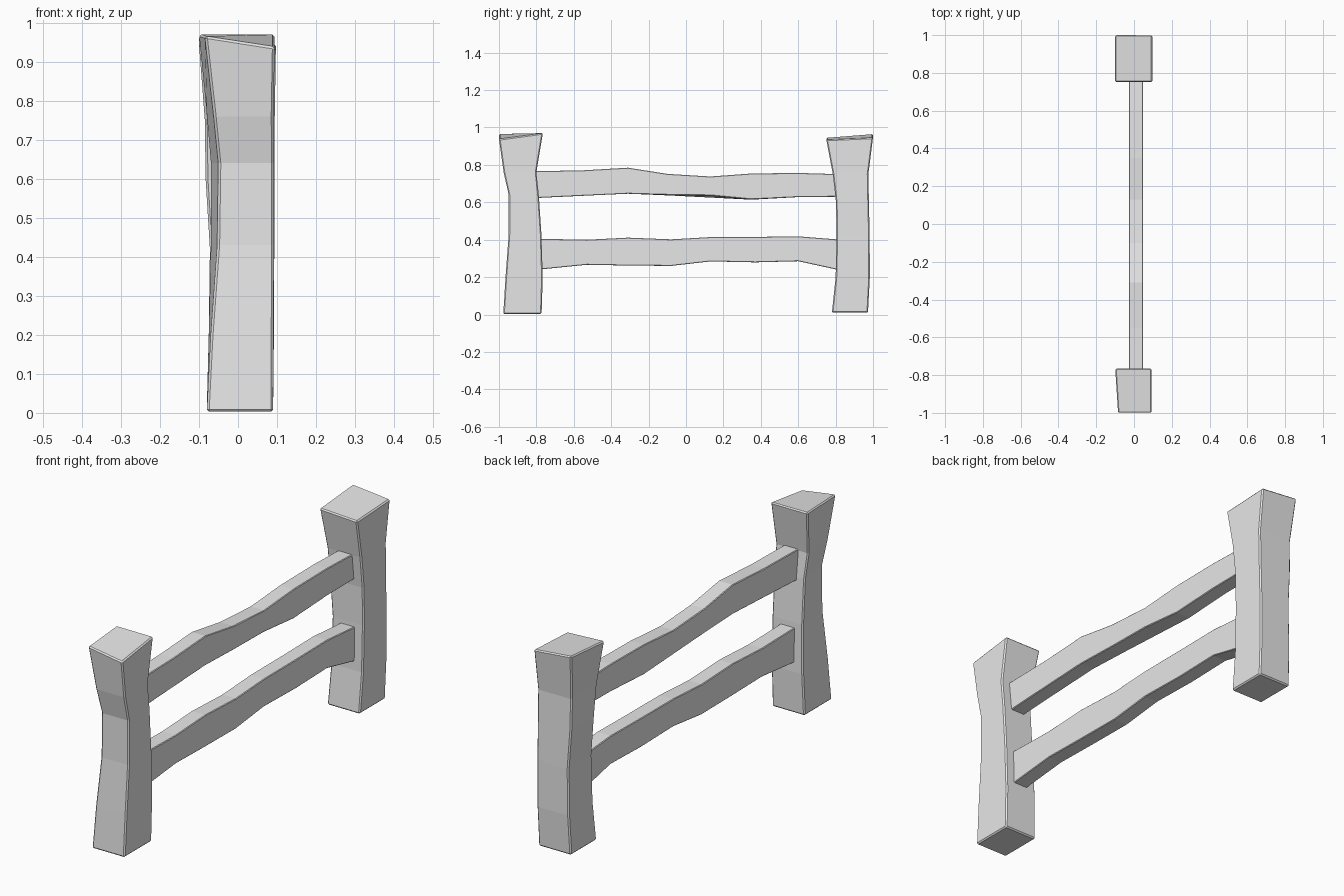
import bpy
import bmesh

cube = bpy.data.objects.get("Cube")
if cube:
    bpy.data.objects.remove(cube, do_unlink=True)

grey = bpy.data.materials.new("light grey")
grey.use_nodes = True
grey.diffuse_color = (0.8, 0.8, 0.8, 1)
bsdf = next(n for n in grey.node_tree.nodes if n.type == 'BSDF_PRINCIPLED')
bsdf.inputs["Base Color"].default_value = (0.8, 0.8, 0.8, 1)


def loft(name, rings, bevel):
    """Skin a row of four-cornered sections and soften the long edges."""
    bm = bmesh.new()
    loops = [[bm.verts.new(p) for p in ring] for ring in rings]
    for a, b in zip(loops, loops[1:]):
        for i in range(4):
            j = (i + 1) % 4
            bm.faces.new((a[i], a[j], b[j], b[i]))
    bm.faces.new(loops[0])
    bm.faces.new(loops[-1])
    bmesh.ops.recalc_face_normals(bm, faces=bm.faces[:])
    mesh = bpy.data.meshes.new(name)
    bm.to_mesh(mesh)
    bm.free()
    mesh.materials.append(grey)
    obj = bpy.data.objects.new(name, mesh)
    bpy.context.collection.objects.link(obj)
    mod = obj.modifiers.new("worn edges", 'BEVEL')
    mod.width = bevel
    mod.segments = 1
    mod.limit_method = 'ANGLE'
    mod.angle_limit = 0.8


def post(name, sections, tops):
    """Sections: height, left x at front and back, right x, front y, back y."""
    rings = [[(xf, y0, z), (x1, y0, z), (x1, y1, z), (xb, y1, z)]
             for z, xf, xb, x1, y0, y1 in sections]
    rings[-1] = [(x, y, z) for (x, y, _), z in zip(rings[-1], tops)]
    loft(name, rings, 0.006)


def rail(name, sections):
    """Sections: y, bottom, top, extra drop of the far lower edge."""
    rings = [[(-0.027, y, lo - drop), (0.047, y, lo), (0.047, y, hi), (-0.027, y, hi)]
             for y, lo, hi, drop in sections]
    loft(name, rings, 0.003)


# Flared posts with slanted tops
post("front_post", [
    (0.003, -0.08, -0.08, 0.09, -0.977, -0.772),
    (0.2, -0.07, -0.075, 0.091, -0.965, -0.766),
    (0.43, -0.053, -0.07, 0.092, -0.948, -0.773),
    (0.64, -0.05, -0.07, 0.092, -0.948, -0.787),
    (0.76, -0.062, -0.08, 0.091, -0.975, -0.8),
    (0.95, -0.085, -0.1, 0.094, -1.0, -0.765),
], (0.966, 0.938, 0.97, 0.97))
post("back_post", [
    (0.01, -0.08, -0.08, 0.09, 0.78, 0.973),
    (0.2, -0.075, -0.075, 0.092, 0.8, 0.983),
    (0.42, -0.072, -0.072, 0.093, 0.805, 0.982),
    (0.6, -0.083, -0.083, 0.094, 0.802, 0.978),
    (0.75, -0.085, -0.085, 0.094, 0.785, 0.975),
    (0.95, -0.1, -0.1, 0.097, 0.75, 1.0),
], (0.945, 0.935, 0.946, 0.965))

# Wavy rails, their ends sunk into the posts
rail("upper_rail", [
    (-0.82, 0.622, 0.766, 0), (-0.55, 0.635, 0.771, 0),
    (-0.31, 0.646, 0.785, 0), (-0.1, 0.64, 0.752, 0.003),
    (0.13, 0.637, 0.738, 0.012), (0.35, 0.616, 0.754, 0.002),
    (0.6, 0.628, 0.757, 0), (0.83, 0.63, 0.75, 0),
])
rail("lower_rail", [
    (-0.79, 0.24, 0.405, 0), (-0.53, 0.266, 0.4, 0),
    (-0.31, 0.262, 0.411, 0), (-0.08, 0.26, 0.402, 0),
    (0.13, 0.284, 0.414, 0), (0.37, 0.279, 0.415, 0),
    (0.6, 0.285, 0.418, 0), (0.83, 0.235, 0.4, 0),
])
